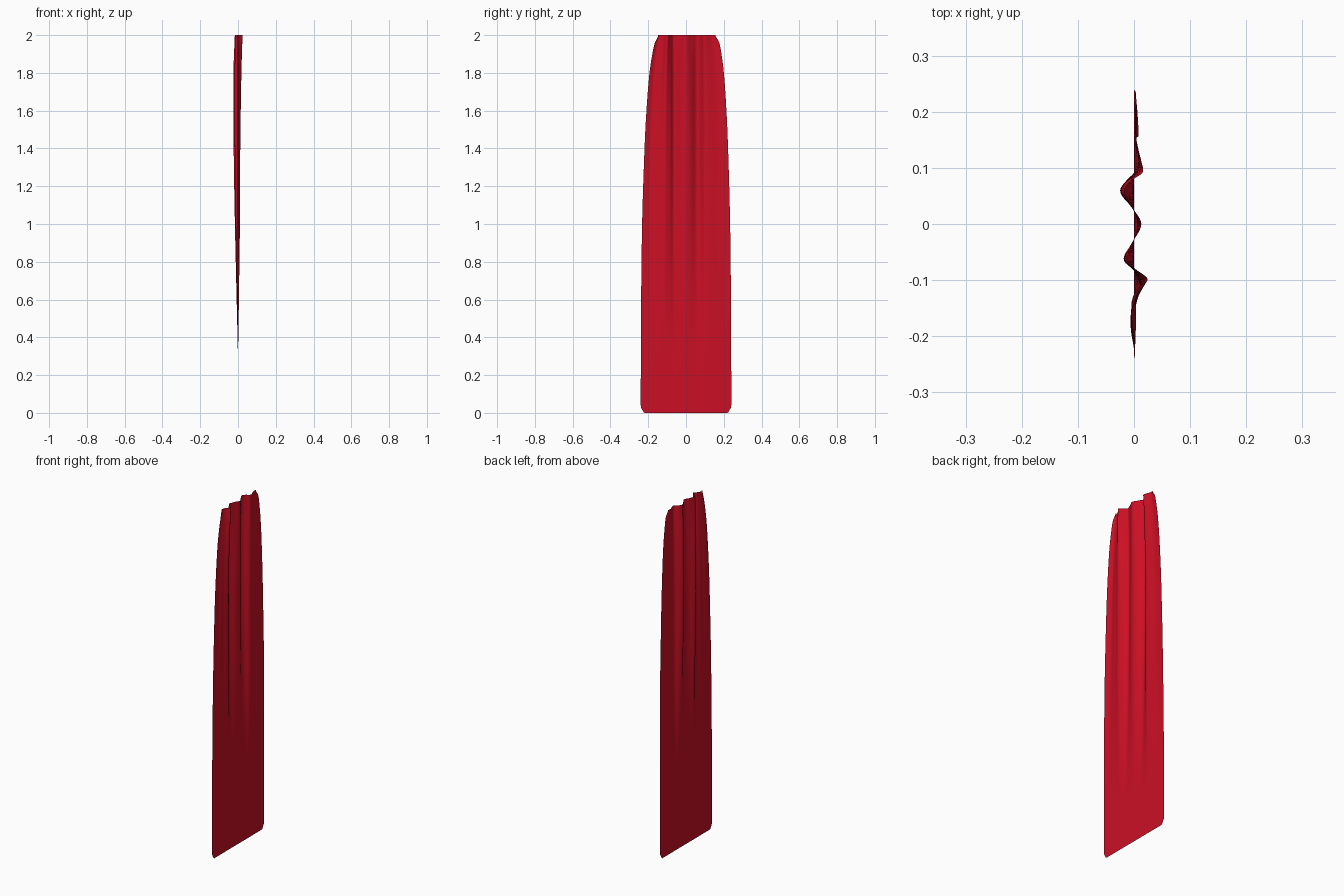
import bpy, bmesh

if "Cube" in bpy.data.objects:
    bpy.data.objects.remove(bpy.data.objects["Cube"])


def lerp_table(table, t):
    """Smooth interpolation (Catmull-Rom style tangents) of (key, value) pairs."""
    n = len(table)

    def slope(i):
        a, b = table[max(i - 1, 0)], table[min(i + 1, n - 1)]
        return (b[1] - a[1]) / (b[0] - a[0])

    for i in range(n - 1):
        k0, v0 = table[i]
        k1, v1 = table[i + 1]
        if t <= k1 or i == n - 2:
            h = k1 - k0
            s = (t - k0) / h
            return ((2*s**3 - 3*s**2 + 1) * v0 + (s**3 - 2*s**2 + s) * h * slope(i)
                    + (3*s**2 - 2*s**3) * v1 + (s**3 - s**2) * h * slope(i + 1))


# gathered top edge: (u, y, x), u runs across the cloth
top = [(-1, -.155, .004), (-.82, -.140, -.006), (-.62, -.113, .008), (-.48, -.098, .024),
       (-.36, -.080, .002), (-.26, -.065, -.018), (-.14, -.035, -.004), (0, 0, .013),
       (.12, .03, -.004), (.24, .057, -.024), (.34, .074, -.012), (.44, .090, .014),
       (.56, .108, .014), (.78, .138, .003), (1, .168, .008)]
top_y = [(u, y) for u, y, x in top]
top_x = [(u, x) for u, y, x in top]

# how strongly the gathering and the folds act at each height
gather = [(0, 0), (.5, .02), (1, .09), (1.4, .24), (1.6, .36), (1.8, .55), (1.92, .77), (2, 1)]
fold_pos = [(0, 0), (.3, .02), (.6, .2), (1, .42), (1.4, .5), (1.8, .75), (2, 1)]
fold_neg = [(0, 0), (.3, .03), (.6, .3), (1, .68), (1.4, .95), (1.8, 1), (2, .7)]

# hanging cloth sheet
COLS, ROWS = 96, 80
bm = bmesh.new()
grid = []
for r in range(ROWS + 1):
    v = r / ROWS
    z = 2 * (v * v * (3 - 2 * v) * .5 + v * .5)
    g, fp, fn = (lerp_table(t, z) for t in (gather, fold_pos, fold_neg))
    row = []
    for c in range(COLS + 1):
        u = -1 + 2 * c / COLS
        x = lerp_table(top_x, u)
        x *= fp if x > 0 else fn
        y = .24 * u * (1 - g) + lerp_table(top_y, u) * g
        # slightly rounded corners
        e = max(0, (abs(u) - .9) / .1)
        d = min(z, 2 - z)
        y -= (1 if u > 0 else -1) * .012 * e * max(0, 1 - d / .04) ** 2
        zz = z + (.012 if z < 1 else -.012) * e ** 3 * max(0, 1 - d / .04)
        row.append(bm.verts.new((x, y, zz)))
    grid.append(row)
for r in range(ROWS):
    for c in range(COLS):
        bm.faces.new((grid[r][c], grid[r][c + 1], grid[r + 1][c + 1], grid[r + 1][c])).smooth = True

mesh = bpy.data.meshes.new("curtain")
bm.to_mesh(mesh)
bm.free()
curtain = bpy.data.objects.new("curtain", mesh)
bpy.context.collection.objects.link(curtain)

# red cloth
mat = bpy.data.materials.new("red_cloth")
mat.diffuse_color = (.6, .005, .018, 1)
mat.use_nodes = True
mat.node_tree.nodes["Principled BSDF"].inputs["Base Color"].default_value = mat.diffuse_color
mesh.materials.append(mat)
